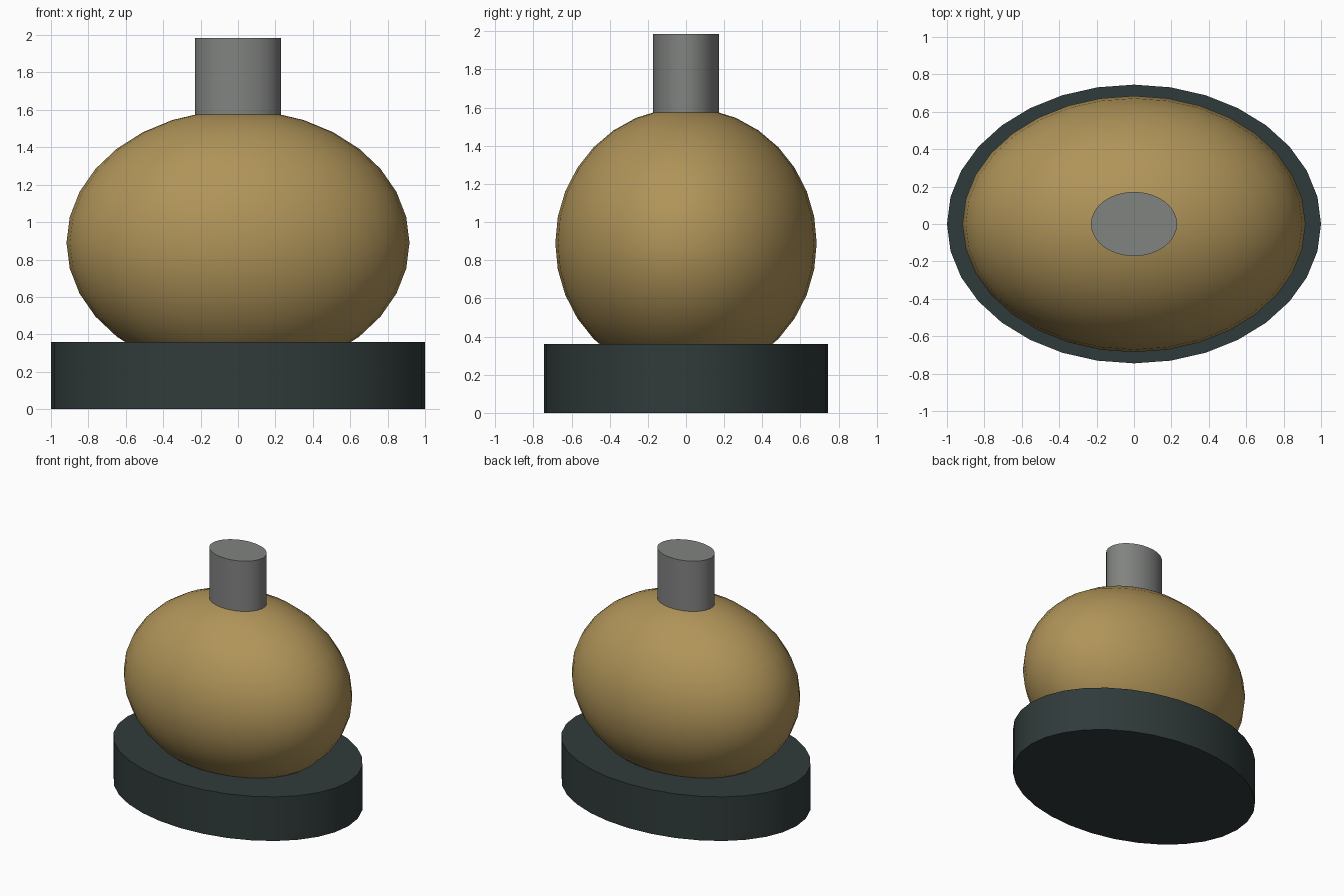
import bpy
import math

cube = bpy.data.objects.get("Cube")
if cube:
    bpy.data.objects.remove(cube, do_unlink=True)


def make_material(name, rgb):
    mat = bpy.data.materials.new(name)
    mat.use_nodes = True
    color = (*rgb, 1.0)
    mat.diffuse_color = color
    mat.node_tree.nodes["Principled BSDF"].inputs["Base Color"].default_value = color
    return mat


def finish(name, scale, mat):
    """Name, stretch, colour and smooth the active primitive."""
    obj = bpy.context.object
    obj.name = name
    obj.scale = scale
    bpy.ops.object.transform_apply(location=False, rotation=False, scale=True)
    obj.data.materials.append(mat)
    bpy.ops.object.shade_smooth_by_angle(angle=math.radians(30))
    return obj


def oval_cylinder(name, rx, ry, bottom, top, mat):
    bpy.ops.mesh.primitive_cylinder_add(
        vertices=32, radius=1, depth=1, location=(0, 0, (bottom + top) / 2))
    return finish(name, (rx, ry, top - bottom), mat)


charcoal = make_material("dark slate", (0.030, 0.043, 0.043))
gold = make_material("dull gold", (0.434, 0.296, 0.100))
grey = make_material("mid grey", (0.220, 0.228, 0.220))

# Oval plinth
oval_cylinder("base", 1.0, 0.745, 0.0, 0.36, charcoal)

# Rounded body, sunk into the plinth
bpy.ops.mesh.primitive_uv_sphere_add(
    segments=32, ring_count=16, radius=1, location=(0, 0, 0.89))
finish("body", (0.917, 0.685, 0.71), gold)

# Oval neck on top
oval_cylinder("neck", 0.23, 0.172, 1.5, 1.985, grey)
